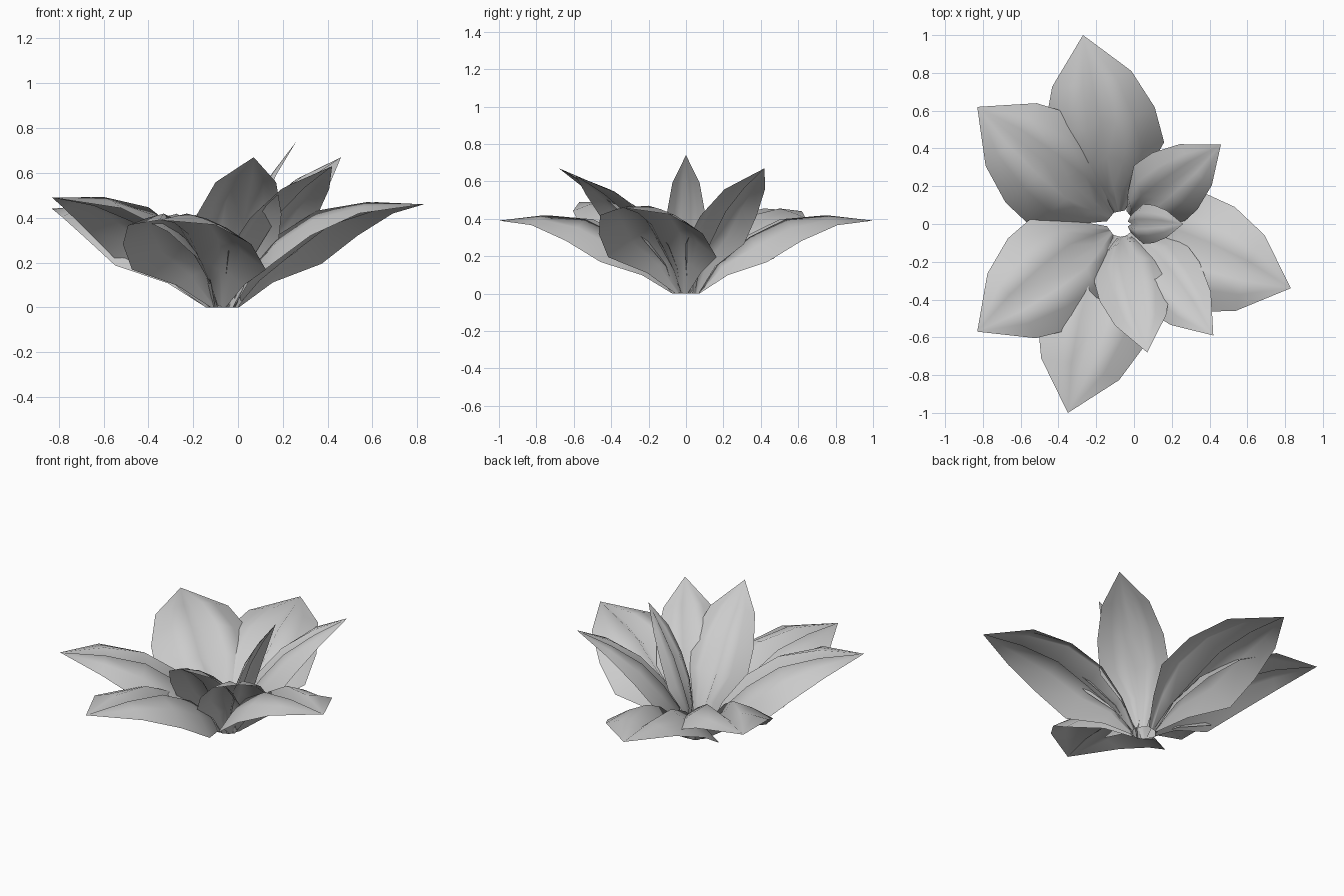
import bpy
import bmesh
from mathutils import Vector

if "Cube" in bpy.data.objects:
    bpy.data.objects.remove(bpy.data.objects["Cube"])

CENTRE = Vector((-0.07, 0, 0))

# Leaf stations: fraction of length, half width, edge height, ridge height, groove depth
# (sizes are relative to the widest half width)
STATIONS = [
    (0.20, 0.50, 0.07, 0.30, 0.20),
    (0.38, 1.00, 0.07, 0.53, 0.30),
    (0.58, 0.96, 0.19, 0.59, 0.24),
    (0.79, 0.69, 0.20, 0.38, 0.14),
]
# Cross-section: sideways position, share of the ridge height, share of the groove
SECTION = [(-1, 0, 0), (-0.6, 0.62, 0), (-0.25, 1, 0), (0, 1, 1),
           (0.25, 1, 0), (0.6, 0.62, 0), (1, 0, 0)]


def leaf(name, tip, width):
    tip = Vector(tip)
    along = tip - CENTRE
    flat = Vector((along.x, along.y, 0)).normalized()
    side = Vector((-flat.y, flat.x, 0))
    normal = along.normalized().cross(side)
    if normal.z < 0:
        normal.negate()

    bm = bmesh.new()
    # narrow foot on the ground ring
    rows = [[bm.verts.new(CENTRE + flat * 0.066 + side * 0.035 * v) for v, _, _ in SECTION]]
    # arched blade with a grooved midrib
    for t, w, edge, ridge, depth in STATIONS:
        row = []
        for v, share, groove in SECTION:
            h = edge + (ridge - edge) * share - groove * depth
            p = CENTRE + along * t + side * (v * w * width) + normal * (h * width)
            p.z = max(p.z, 0)
            row.append(bm.verts.new(p))
        rows.append(row)
    for a, b in zip(rows, rows[1:]):
        for i in range(len(SECTION) - 1):
            bm.faces.new((a[i + 1], a[i], b[i], b[i + 1]))
    # pointed tip
    end = bm.verts.new(tip)
    last = rows[-1]
    for i in range(len(SECTION) - 1):
        bm.faces.new((last[i + 1], last[i], end))
    bmesh.ops.recalc_face_normals(bm, faces=bm.faces)
    mesh = bpy.data.meshes.new(name)
    bm.to_mesh(mesh)
    bm.free()
    for poly in mesh.polygons:
        poly.use_smooth = True
    obj = bpy.data.objects.new(name, mesh)
    bpy.context.collection.objects.link(obj)
    return obj


# Wide outer leaves
outer = [(-0.27, 1.00, 0.39), (-0.83, 0.62, 0.44), (-0.83, -0.57, 0.49),
         (-0.35, -1.00, 0.39), (0.83, -0.34, 0.46)]
for i, tip in enumerate(outer, 1):
    leaf(f"outer_leaf_{i}", tip, 0.31)

# Narrower upright leaves
inner = [(0.42, -0.59, 0.63), (0.07, -0.68, 0.67), (0.46, 0.42, 0.67)]
for i, tip in enumerate(inner, 1):
    leaf(f"inner_leaf_{i}", tip, 0.2)

# Youngest leaf, almost vertical
leaf("young_leaf", (0.26, 0.0, 0.74), 0.105)
